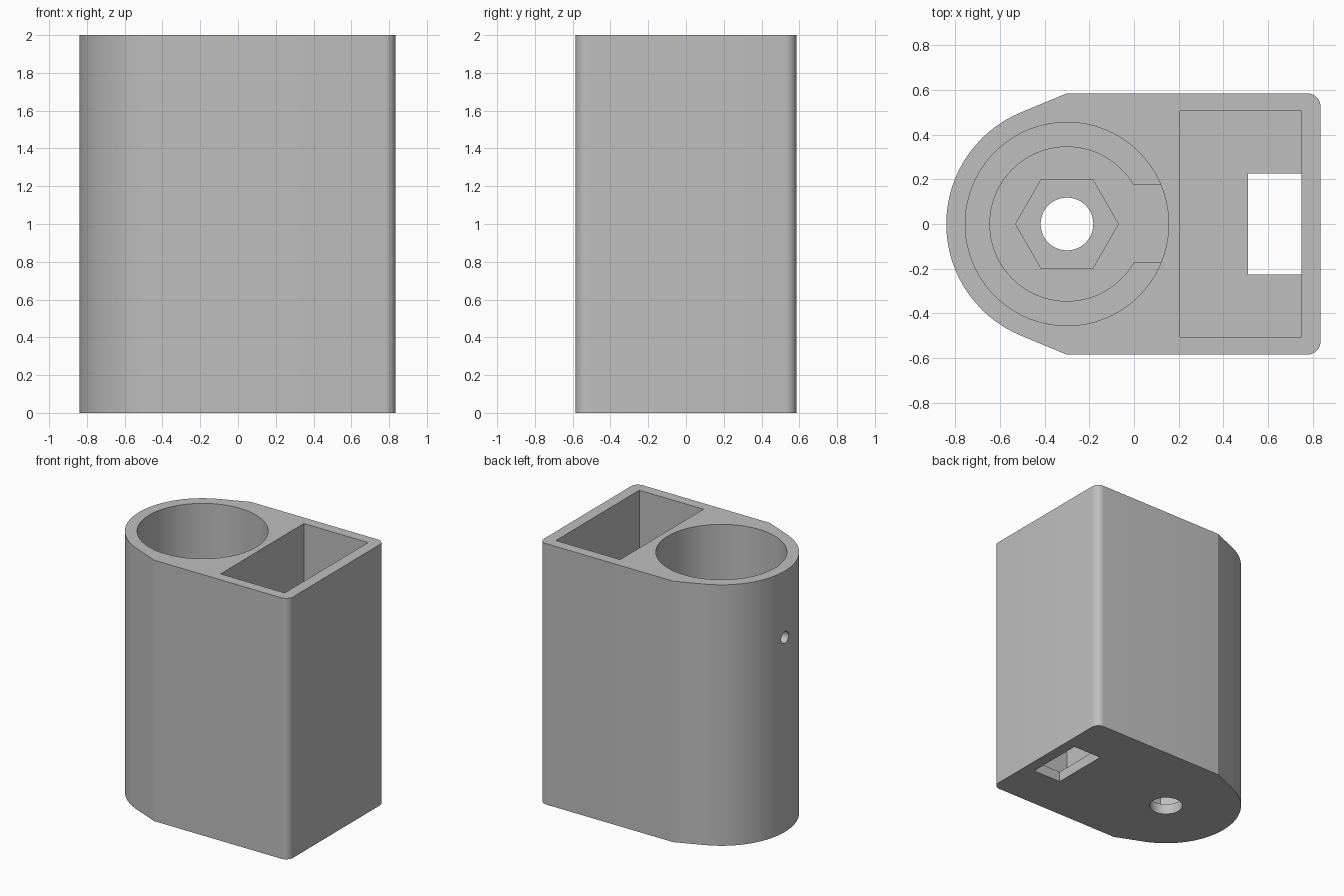
import bpy, bmesh, math

if "Cube" in bpy.data.objects:
    bpy.data.objects.remove(bpy.data.objects["Cube"])

CX = -0.3      # axis of the round socket
R_OUT = 0.54   # outer radius of the rounded end
HALF = 0.585   # half width of the block


def prism(name, pts, z0, z1):
    """Extrude a closed 2D outline from z0 to z1."""
    bm = bmesh.new()
    face = bm.faces.new([bm.verts.new((x, y, z0)) for x, y in pts])
    up = bmesh.ops.extrude_face_region(bm, geom=[face])["geom"]
    for v in up:
        if isinstance(v, bmesh.types.BMVert):
            v.co.z = z1
    bmesh.ops.recalc_face_normals(bm, faces=bm.faces[:])
    me = bpy.data.meshes.new(name)
    bm.to_mesh(me)
    bm.free()
    ob = bpy.data.objects.new(name, me)
    bpy.context.collection.objects.link(ob)
    return ob


def arc(cx, cy, r, a0, a1, n):
    return [(cx + r * math.cos(math.radians(a0 + (a1 - a0) * i / n)),
             cy + r * math.sin(math.radians(a0 + (a1 - a0) * i / n))) for i in range(n + 1)]


def circle(r, n):
    return arc(CX, 0, r, 0, 360, n)[:-1]


def rect(x0, x1, y0, y1):
    return [(x0, y0), (x1, y0), (x1, y1), (x0, y1)]


# Body: round end, tangent shoulders, square end with small corner radii
t = 90 + math.degrees(math.acos(R_OUT / HALF))
rc = 0.06
outline = (arc(0.835 - rc, -HALF + rc, rc, -90, 0, 8)
           + arc(0.835 - rc, HALF - rc, rc, 0, 90, 8)
           + [(CX, HALF)]
           + arc(CX, 0, R_OUT, t, 360 - t, 64)
           + [(CX, -HALF)])
body = prism("holder_body", outline, 0, 2)

# Cutters: stepped socket, wire slot, nut recess, bolt hole, pocket, floor window
cutters = [
    prism("socket_cutter", circle(0.455, 96), 0.55, 2.1),
    prism("lower_socket_cutter", circle(0.345, 96), 0.28, 0.6),
    prism("nut_cutter", circle(0.23, 6), 0.08, 0.35),
    prism("bolt_hole_cutter", circle(0.118, 48), -0.1, 0.15),
    prism("pocket_cutter", rect(0.205, 0.75, -0.505, 0.505), 0.08, 2.1),
    prism("wire_slot_cutter", rect(-0.1, 0.3, -0.172, 0.175), 0.28, 0.55),
    prism("window_cutter", rect(0.51, 0.7495, -0.225, 0.227), -0.1, 0.2),
]

# Small set-screw hole through the rounded wall
bpy.ops.mesh.primitive_cylinder_add(vertices=32, radius=0.045, depth=0.3,
                                    location=(CX - 0.5, 0, 1.49),
                                    rotation=(0, math.pi / 2, 0))
screw = bpy.context.object
screw.name = "screw_hole_cutter"
cutters.append(screw)

bpy.context.view_layer.objects.active = body
for c in cutters:
    m = body.modifiers.new("cut", "BOOLEAN")
    m.operation = "DIFFERENCE"
    m.solver = "EXACT"
    m.object = c
    bpy.ops.object.modifier_apply(modifier=m.name)
    bpy.data.objects.remove(c, do_unlink=True)

# Plain grey plastic
mat = bpy.data.materials.new("grey_plastic")
mat.diffuse_color = (0.52, 0.52, 0.52, 1)
mat.use_nodes = True
mat.node_tree.nodes["Principled BSDF"].inputs["Base Color"].default_value = mat.diffuse_color
body.data.materials.clear()
body.data.materials.append(mat)
for p in body.data.polygons:
    p.material_index = 0

bpy.ops.object.select_all(action="DESELECT")
body.select_set(True)
bpy.ops.object.shade_smooth_by_angle(angle=math.radians(20))
